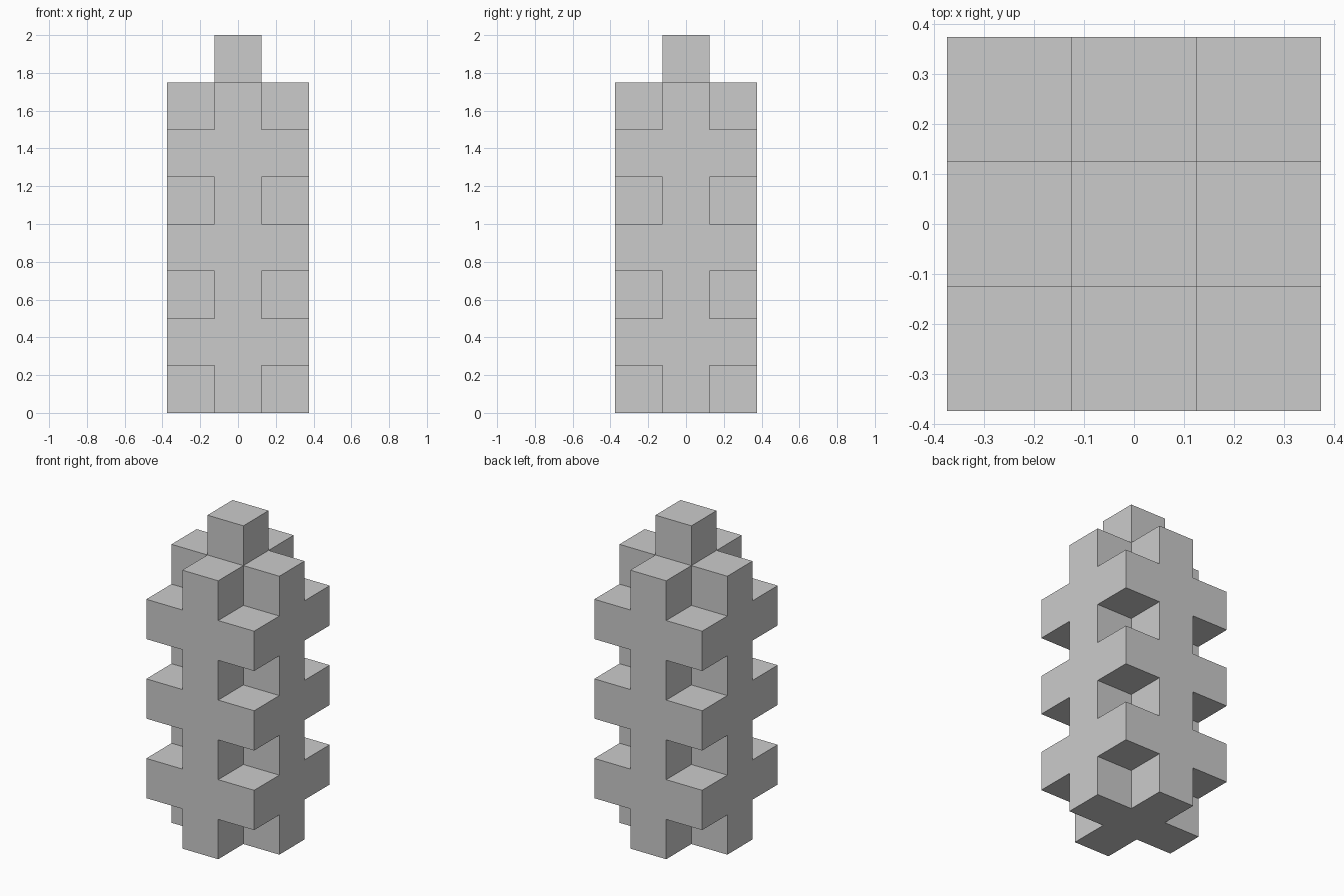
import bpy, bmesh, math
from mathutils import Vector

if "Cube" in bpy.data.objects:
    bpy.data.objects.remove(bpy.data.objects["Cube"])

U = 0.25  # edge of one unit block


def filled(x, y, z):
    """True where the tower has a block; x, y in -1..1, z in 0..7."""
    if max(abs(x), abs(y)) > 1 or not 0 <= z <= 7:
        return False
    if z == 7:                        # cap block
        return x == 0 and y == 0
    if z % 2:                         # full square slab
        return True
    return x == 0 or y == 0           # cross-shaped layer


def add_face(bm, cell, axis, sign):
    """Outer quad of a block on the given side, wound outward."""
    n = Vector((0, 0, 0))
    n[axis] = sign
    a = Vector((0, 0, 0))
    a[(axis + 1) % 3] = 1
    b = n.cross(a)
    c = Vector(cell) + Vector((0, 0, 0.5)) + n * 0.5
    bm.faces.new([bm.verts.new((c + (a * s + b * t) * 0.5) * U)
                  for s, t in ((-1, -1), (1, -1), (1, 1), (-1, 1))])


# Tower: only faces between a block and empty space are made
bm = bmesh.new()
for x in (-1, 0, 1):
    for y in (-1, 0, 1):
        for z in range(8):
            if not filled(x, y, z):
                continue
            for axis in range(3):
                for sign in (-1, 1):
                    other = [x, y, z]
                    other[axis] += sign
                    if not filled(*other):
                        add_face(bm, (x, y, z), axis, sign)

# Weld the quads and merge coplanar ones into clean flat faces
bmesh.ops.remove_doubles(bm, verts=bm.verts[:], dist=0.001)
bmesh.ops.dissolve_limit(bm, angle_limit=math.radians(1),
                         verts=bm.verts[:], edges=bm.edges[:])

mesh = bpy.data.meshes.new("block_tower")
bm.to_mesh(mesh)
bm.free()
tower = bpy.data.objects.new("block_tower", mesh)
bpy.context.collection.objects.link(tower)
